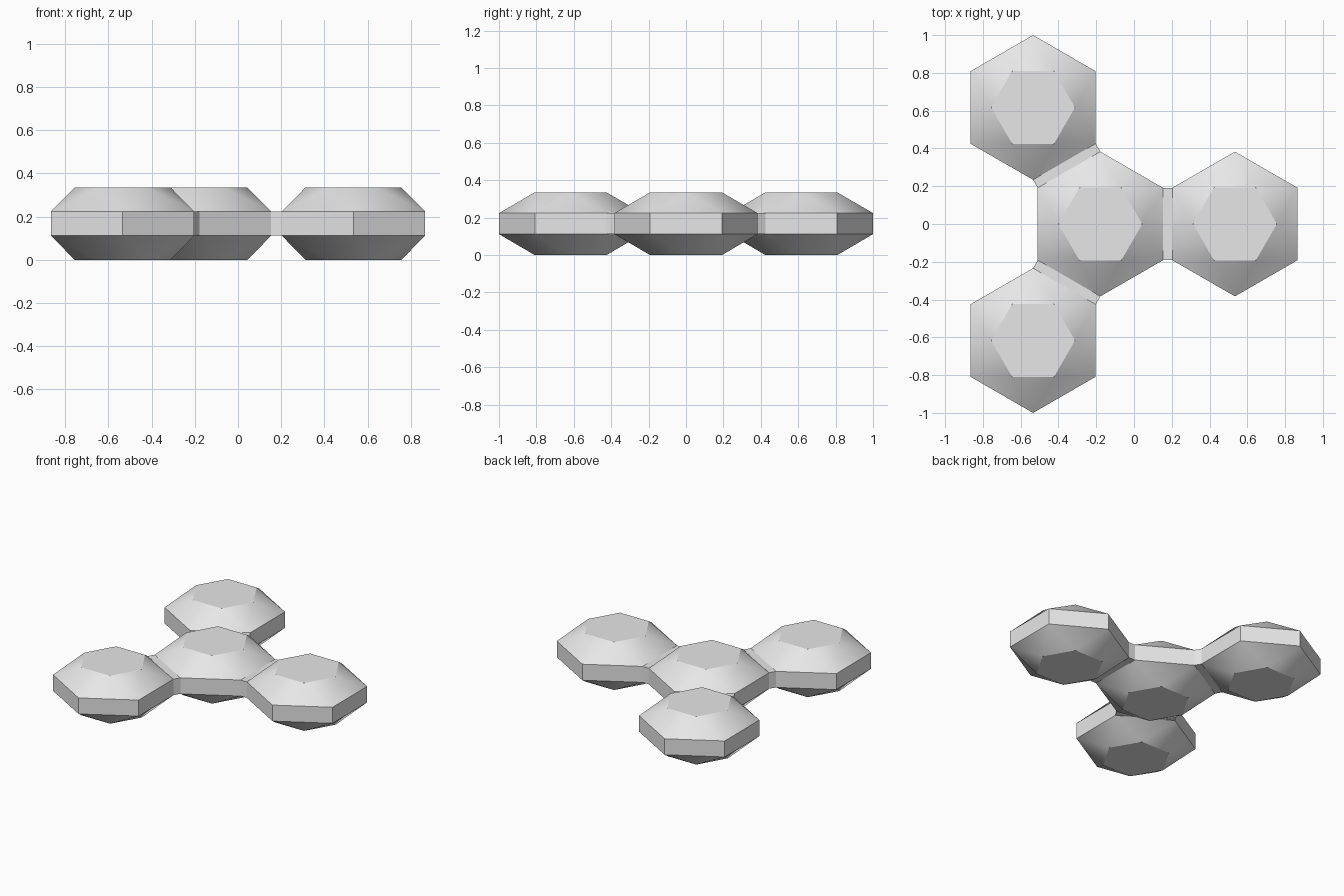
import bpy
import bmesh
from math import radians, sin, cos, sqrt
from mathutils import Matrix, Vector

if "Cube" in bpy.data.objects:
    bpy.data.objects.remove(bpy.data.objects["Cube"], do_unlink=True)

RIM = 0.383            # corner radius of the wide rim
CAP = 0.222            # corner radius of the small flat caps
Z_LOW, Z_HIGH, Z_TOP = 0.112, 0.224, 0.335
SPACING = (1 - RIM) / (sqrt(3) / 2)
CENTRE = Vector((-SPACING / 4, 0, 0))
APOTHEM = RIM * sqrt(3) / 2

grey = bpy.data.materials.new("light grey")
grey.use_nodes = True
grey.diffuse_color = (0.8, 0.8, 0.8, 1)
grey.node_tree.nodes["Principled BSDF"].inputs["Base Color"].default_value = (0.8, 0.8, 0.8, 1)


def finish(bm, name, location, angle=0):
    bmesh.ops.recalc_face_normals(bm, faces=bm.faces)
    mesh = bpy.data.meshes.new(name)
    bm.to_mesh(mesh)
    bm.free()
    mesh.materials.append(grey)
    obj = bpy.data.objects.new(name, mesh)
    obj.location = location
    obj.rotation_euler.z = radians(angle)
    bpy.context.collection.objects.link(obj)


def ring(bm, radius, z, start):
    angles = [radians(start + 60 * i) for i in range(6)]
    return [bm.verts.new((radius * cos(a), radius * sin(a), z)) for a in angles]


# Faceted hexagonal pod: flat caps turned half a step against the rim
def pod(name, location):
    bm = bmesh.new()
    low, high = ring(bm, RIM, Z_LOW, 30), ring(bm, RIM, Z_HIGH, 30)
    for cap_z, rim in ((0, low), (Z_TOP, high)):
        cap = ring(bm, CAP, cap_z, 0)
        bm.faces.new(cap)
        for i in range(6):
            slopes = (bm.faces.new((cap[i], rim[i], rim[i - 1])),
                      bm.faces.new((cap[i - 1], cap[i], rim[i - 1])))
            for face in slopes:
                face.smooth = True
    for i in range(6):
        bm.faces.new((low[i - 1], low[i], high[i], high[i - 1]))
    # Only the sloping bands blend; caps and rim stay crisp
    for edge in bm.edges:
        edge.smooth = all(f.smooth for f in edge.link_faces)
    finish(bm, name, location)


# Flat bar joining the facing rim walls of two pods
def bridge(name, location, angle):
    bm = bmesh.new()
    size = (SPACING - 2 * APOTHEM, RIM, Z_HIGH - Z_LOW)
    bmesh.ops.create_cube(bm, size=1, matrix=Matrix.Diagonal((*size, 1)))
    # Drop the ends, which are hidden against the pods
    ends = [f for f in bm.faces if abs(f.normal.x) > 0.9]
    bmesh.ops.delete(bm, geom=ends, context='FACES_ONLY')
    finish(bm, name, location, angle)


pod("centre_pod", CENTRE)
for side, angle in (("left", 0), ("back_right", 120), ("front_right", 240)):
    direction = Vector((cos(radians(angle)), sin(radians(angle)), 0))
    pod(side + "_pod", CENTRE + direction * SPACING)
    middle = CENTRE + direction * SPACING / 2
    middle.z = (Z_LOW + Z_HIGH) / 2
    bridge(side + "_bridge", middle, angle)
